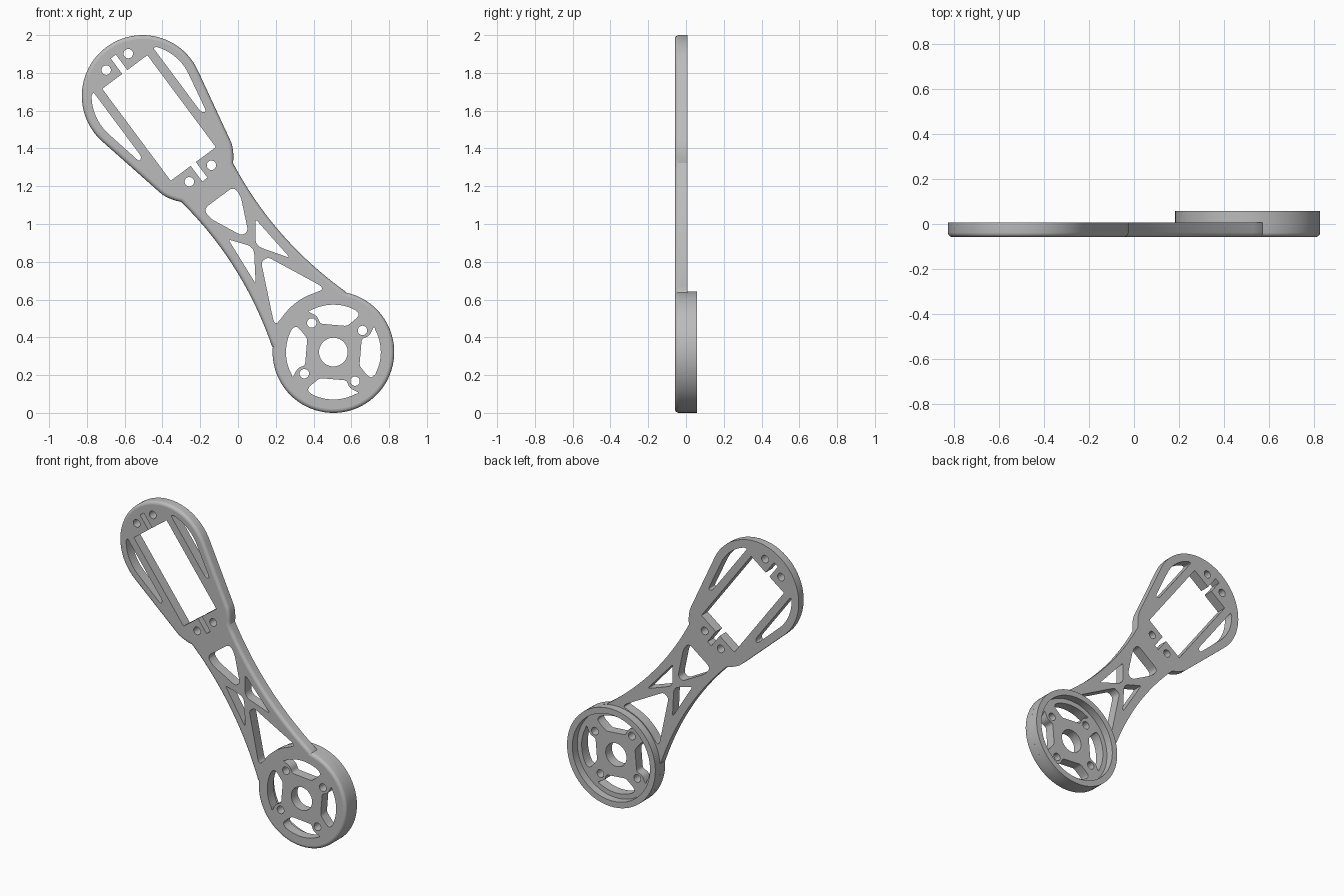
import bpy, bmesh, math
from mathutils import Vector

if "Cube" in bpy.data.objects:
    bpy.data.objects.remove(bpy.data.objects["Cube"])

# Main dimensions: two round ends joined along a slanted axis
HEAD, HUB = Vector((-0.505, 1.678)), Vector((0.505, 0.322))
R = 0.322
FRONT, BACK, RIM = -0.058, 0.007, 0.058
FILLET = 0.02
AXIS = (HUB - HEAD).normalized()
SIDE = Vector((-AXIS.y, AXIS.x))
SPAN = (HUB - HEAD).length

grey = bpy.data.materials.new("grey plastic")
grey.use_nodes = True
GREY = (0.5, 0.5, 0.5, 1)
grey.diffuse_color = GREY
grey.node_tree.nodes["Principled BSDF"].inputs["Base Color"].default_value = GREY


def world(p, y):
    """Axis coordinates (along, across) to a 3D point at depth y."""
    q = HEAD + AXIS * p[0] + SIDE * p[1]
    return (q.x, y, q.y)


def arc(centre, radius, start, end, steps):
    out = []
    for i in range(steps + 1):
        a = math.radians(start + (end - start) * i / steps)
        out.append((centre + radius * math.cos(a), radius * math.sin(a)))
    return out


def circle(s, t, radius, steps=24):
    return [(a + s, b + t) for a, b in arc(0, radius, 0, 360, steps)[:-1]]


def mirror(half):
    """Close a half profile by mirroring it over the axis."""
    return half + [(p[0], -p[1], *p[2:]) for p in reversed(half) if abs(p[1]) > 1e-5]


def rounded(points):
    """Round every corner that carries a third value, its cut distance."""
    out = []
    for i, p in enumerate(points):
        c = Vector(p[:2])
        if len(p) < 3:
            out.append(c)
            continue
        a = Vector(points[i - 1][:2]) - c
        b = Vector(points[(i + 1) % len(points)][:2]) - c
        a = c + a.normalized() * min(p[2], a.length * 0.48)
        b = c + b.normalized() * min(p[2], b.length * 0.48)
        for k in range(7):
            f = k / 6
            out.append(a * (1 - f) ** 2 + c * 2 * f * (1 - f) + b * f * f)
    return out


def inset(points, d):
    out = []
    for i, p in enumerate(points):
        p = Vector(p)
        a = (p - Vector(points[i - 1])).normalized()
        b = (Vector(points[(i + 1) % len(points)]) - p).normalized()
        n = Vector((a.y + b.y, -a.x - b.x)).normalized()
        out.append(p + n * d / max(0.5, n.dot(Vector((a.y, -a.x)))))
    return out


def loft(bm, rings, caps=True, closed=False):
    """Skin a list of (points, depth) rings."""
    loops = [[bm.verts.new(world(p, y)) for p in pts] for pts, y in rings]
    pairs = list(zip(loops, loops[1:]))
    if closed:
        pairs.append((loops[-1], loops[0]))
    for lo, hi in pairs:
        for i in range(len(lo)):
            bm.faces.new((lo[i - 1], lo[i], hi[i], hi[i - 1]))
    if caps:
        bm.faces.new(loops[0])
        bm.faces.new(loops[-1])


def make(name, bm):
    bmesh.ops.recalc_face_normals(bm, faces=bm.faces)
    mesh = bpy.data.meshes.new(name)
    bm.to_mesh(mesh)
    bm.free()
    ob = bpy.data.objects.new(name, mesh)
    bpy.context.collection.objects.link(ob)
    mesh.materials.append(grey)
    return ob


def activate(ob):
    bpy.ops.object.select_all(action="DESELECT")
    ob.select_set(True)
    bpy.context.view_layer.objects.active = ob


def smooth(ob):
    activate(ob)
    bpy.ops.object.shade_smooth_by_angle(angle=math.radians(32))
    for f in ob.data.polygons:
        if abs(f.normal.y) > 0.999:
            f.use_smooth = False


# Arm outline: round head, tapering shoulder, waisted arm, round hub
waist = [0.571 + 0.9 * i / 20 for i in range(21)]
half = arc(0, R, 180, 78.5, 24)
half += [(0.465, 0.232), (0.485, 0.227), (0.505, 0.218), (0.525, 0.207), (0.55, 0.19)]
half += [(s, 0.148 + (s - 0.872) ** 2 / 3.81) for s in waist]
half += arc(SPAN, R, 131.5, 0, 32)
outline = mirror(half)[:]
outline = [p for i, p in enumerate(outline) if (Vector(p) - Vector(outline[i - 1])).length > 1e-4]

bm = bmesh.new()
rings = [(outline, BACK)]
for i in range(6):
    a = math.radians(18 * i)
    rings.append((inset(outline, FILLET * (1 - math.cos(a))), FRONT + FILLET * (1 - math.sin(a))))
loft(bm, rings)
arm = make("arm_plate", bm)

# Openings
holes = []
# Rectangular mount with a wire notch at each end
holes.append(mirror([(-0.26, 0.017), (-0.158, 0.017), (-0.158, 0.149),
                     (0.449, 0.149), (0.449, 0.017), (0.552, 0.017)]))
# Mount screw holes and curved side slots
slot = [(-0.172, 0.197, 0.01)] + arc(0, 0.27, 127, 78.5, 10)
slot += [(0.27, 0.221, 0.02), (0.255, 0.197, 0.02)]
# Triangular truss opening
truss = [(0.88, 0.09, 0.015), (1.155, 0.114, 0.02), (0.993, 0.005, 0.04)]
for sign in (1, -1):
    for s in (-0.225, 0.512):
        holes.append(circle(s, sign * 0.073, 0.025))
    for shape in (slot, truss):
        holes.append(rounded([(p[0], sign * p[1], *p[2:]) for p in shape]))
# Truss openings on the axis
holes.append(rounded(mirror([(0.673, 0.1, 0.035), (0.735, 0.1, 0.03), (0.908, 0.02, 0.025)])))
holes.append(rounded(mirror([(1.08, 0.022, 0.02), (1.395, 0.168, 0.05)]
                            + arc(SPAN, 0.328, 161, 180, 6))))
# Hub: centre bore, four screws, four vents turned upright
holes.append(circle(SPAN, 0, 0.076, 40))
vent = [(x, z) for x, z in arc(0, 0.251, 62, 118, 12)]
vent += [(-0.138, 0.216, 0.02), (-0.085, 0.19, 0.02), (-0.07, 0.15, 0.015),
         (0.072, 0.138, 0.015), (0.122, 0.178, 0.02), (0.138, 0.2, 0.015)]
for k in range(4):
    a = math.radians(90 * k)
    holes.append(circle(SPAN + 0.192 * math.cos(a), 0.192 * math.sin(a), 0.025))
    turned = []
    for x, z, *d in vent:
        v = Vector((x * math.cos(a) - z * math.sin(a), x * math.sin(a) + z * math.cos(a)))
        turned.append((SPAN + v.dot(AXIS), v.dot(SIDE), *d))
    holes.append(rounded(turned))

bm = bmesh.new()
for pts in holes:
    loft(bm, [(pts, -0.1), (pts, 0.1)])
cutter = make("hole_cutter", bm)
cutter.hide_render = True

mod = arm.modifiers.new("holes", "BOOLEAN")
mod.operation, mod.solver, mod.object = "DIFFERENCE", "EXACT", cutter
activate(arm)
bpy.ops.object.modifier_apply(modifier=mod.name)
bpy.data.objects.remove(cutter)
smooth(arm)

# Raised rim around the hub on the back
bm = bmesh.new()
outer, inner = circle(SPAN, 0, R, 72), circle(SPAN, 0, 0.283, 72)
loft(bm, [(outer, BACK), (outer, RIM), (inner, RIM), (inner, BACK)], caps=False, closed=True)
smooth(make("hub_rim", bm))
